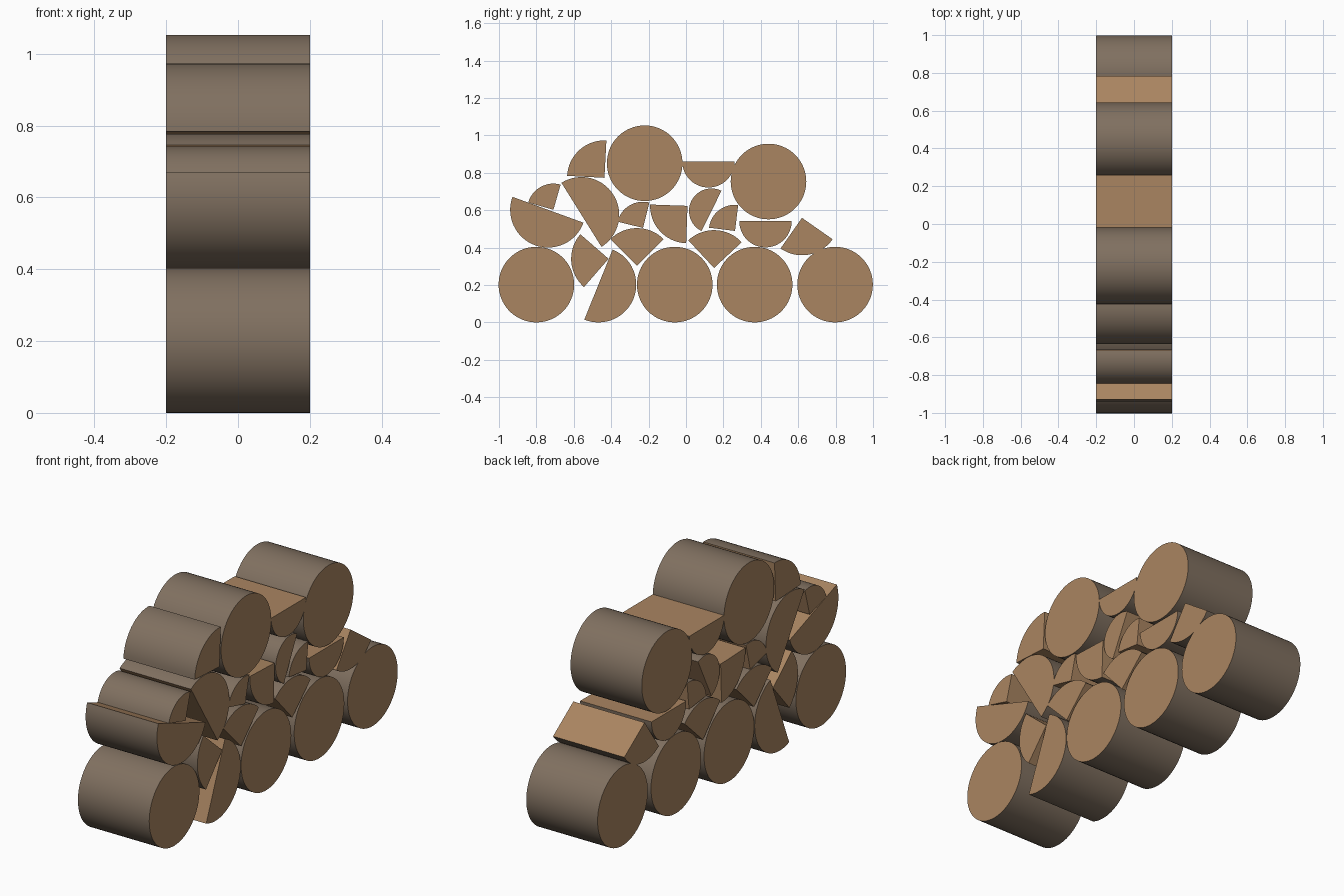
import bpy, bmesh, math

if "Cube" in bpy.data.objects:
    bpy.data.objects.remove(bpy.data.objects["Cube"])

HALF_LEN = 0.201


def material(name, rgb):
    m = bpy.data.materials.new(name)
    m.diffuse_color = (*rgb, 1.0)
    m.use_nodes = True
    m.node_tree.nodes["Principled BSDF"].inputs["Base Color"].default_value = m.diffuse_color
    return m


BARK = material("brown bark", (0.216, 0.162, 0.117))
WOOD = material("cut wood", (0.40, 0.235, 0.12))


def log_piece(name, y, z, r, start=0, sweep=360):
    """Log lying along x; start and sweep (degrees) give its sector in the y-z plane."""
    full = sweep == 360
    n = max(12, round(64 * sweep / 360))
    angles = [math.radians(start + sweep * i / n) for i in range(n if full else n + 1)]
    pts = [(y + r * math.cos(a), z + r * math.sin(a)) for a in angles]
    if sweep < 180:
        pts.append((y, z))
    bm = bmesh.new()
    back = [bm.verts.new((-HALF_LEN, *p)) for p in pts]
    front = [bm.verts.new((HALF_LEN, *p)) for p in pts]
    bm.faces.new(front).material_index = 1
    bm.faces.new(back[::-1]).material_index = 1
    k = len(pts)
    for i in range(k):
        j = (i + 1) % k
        f = bm.faces.new((back[i], back[j], front[j], front[i]))
        # the round side is bark, the split sides are bare wood
        bark = full or i < n
        f.material_index = 0 if bark else 1
        f.smooth = bark
    bmesh.ops.recalc_face_normals(bm, faces=bm.faces[:])
    # keep the rims and split edges sharp
    for e in bm.edges:
        e.smooth = e.calc_face_angle(0) < math.radians(30)
    mesh = bpy.data.meshes.new(name)
    bm.to_mesh(mesh)
    bm.free()
    mesh.materials.append(BARK)
    mesh.materials.append(WOOD)
    bpy.context.collection.objects.link(bpy.data.objects.new(name, mesh))


# Whole round logs: y, z
for y, z in [(-0.80, 0.202), (-0.06, 0.202), (0.367, 0.202), (0.797, 0.202),
             (-0.221, 0.851), (0.441, 0.753)]:
    log_piece("round_log", y, z, 0.202)

# Logs split in half: y, z, radius, start angle
for y, z, r, a in [(0.12, 0.861, 0.14, 180), (-0.738, 0.602, 0.202, 160),
                   (-0.559, 0.575, 0.202, -58), (-0.468, 0.202, 0.202, -112),
                   (0.136, 0.596, 0.12, 63.5), (0.425, 0.541, 0.14, 180)]:
    log_piece("half_log", y, z, r, a, 180)

# Logs split in quarters: y, z of the inner corner, radius, start angle
for y, z, r, a in [(-0.436, 0.773, 0.20, 87), (-0.709, 0.602, 0.14, 74),
                   (-0.414, 0.34, 0.20, 139), (-0.262, 0.302, 0.202, 45),
                   (-0.23, 0.505, 0.14, 76), (0.008, 0.623, 0.20, 178),
                   (0.262, 0.489, 0.14, 83), (0.15, 0.291, 0.202, 43),
                   (0.62, 0.559, 0.20, 235)]:
    log_piece("quarter_log", y, z, r, a, 90)
